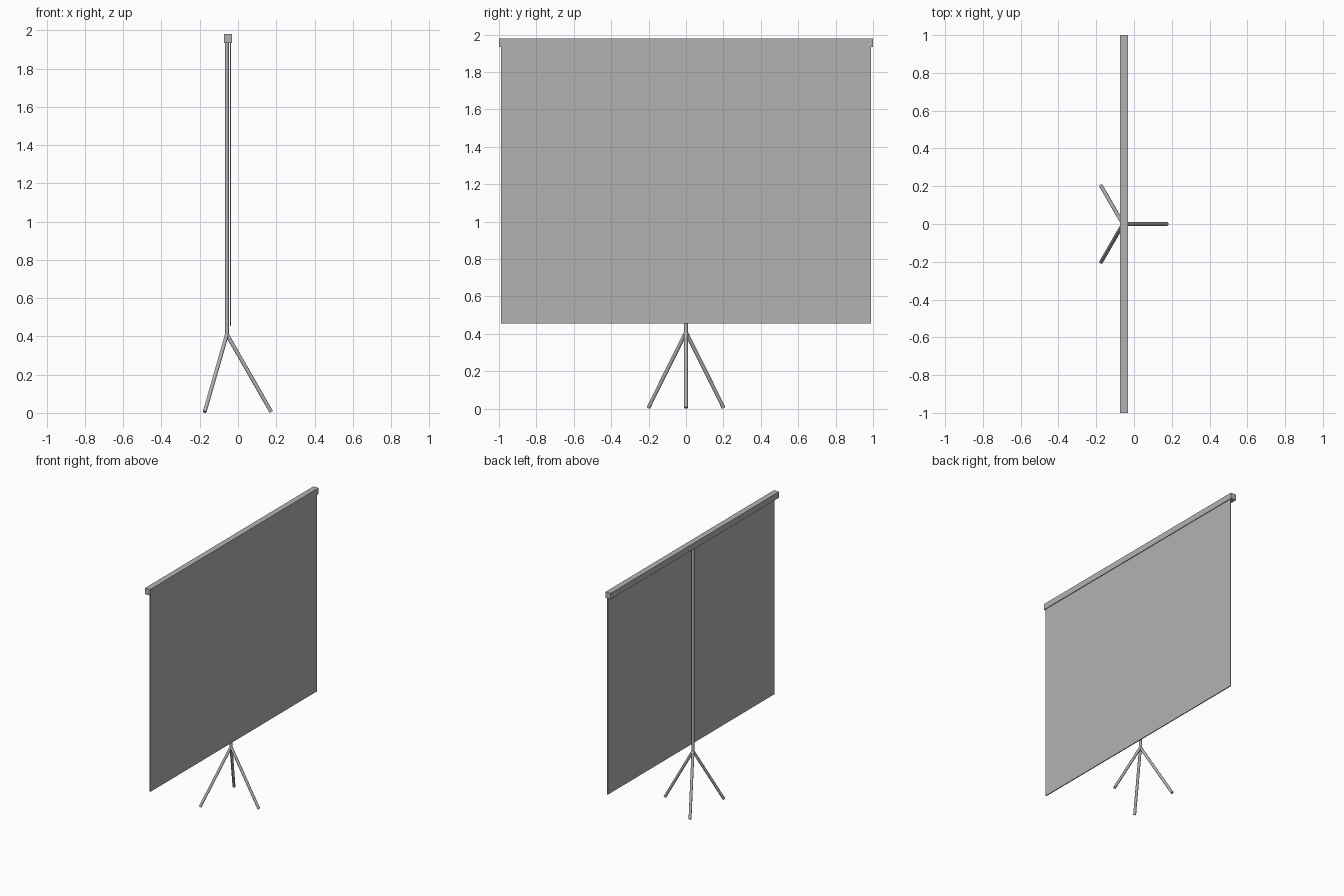
import bpy
import math
from mathutils import Vector

cube = bpy.data.objects.get("Cube")
if cube:
    bpy.data.objects.remove(cube, do_unlink=True)

# Single grey finish
grey = bpy.data.materials.new("grey")
grey.use_nodes = True
colour = (0.45, 0.45, 0.45, 1)
grey.diffuse_color = colour
grey.node_tree.nodes["Principled BSDF"].inputs["Base Color"].default_value = colour


def box(name, low, high):
    low, high = Vector(low), Vector(high)
    bpy.ops.mesh.primitive_cube_add(size=1, location=(low + high) / 2)
    part = bpy.context.object
    part.name = name
    part.scale = high - low
    bpy.ops.object.transform_apply(location=False, rotation=False, scale=True)
    part.data.materials.append(grey)


def tube(name, start, end, radius):
    start, end = Vector(start), Vector(end)
    axis = end - start
    bpy.ops.mesh.primitive_cylinder_add(
        vertices=16, radius=radius, depth=axis.length, location=(start + end) / 2,
        rotation=axis.to_track_quat("Z", "Y").to_euler())
    part = bpy.context.object
    part.name = name
    part.data.materials.append(grey)
    bpy.ops.object.shade_smooth_by_angle()


POLE_X = -0.058
HUB_Z = 0.41

# Roller case and hanging screen
box("roller_case", (-0.074, -1, 1.935), (-0.031, 1, 1.98))
box("screen", (-0.043, -0.988, 0.455), (-0.036, 0.988, 1.94))

# Upright pole behind the screen
tube("pole", (POLE_X, 0, HUB_Z - 0.005), (POLE_X, 0, 1.94), 0.011)

# Three splayed legs
for i, name in enumerate(("left_leg", "back_leg", "front_leg")):
    angle = math.radians(120 * i)
    foot = (POLE_X + 0.232 * math.cos(angle), 0.232 * math.sin(angle), 0.005)
    tube(name, (POLE_X, 0, HUB_Z), foot, 0.01)
